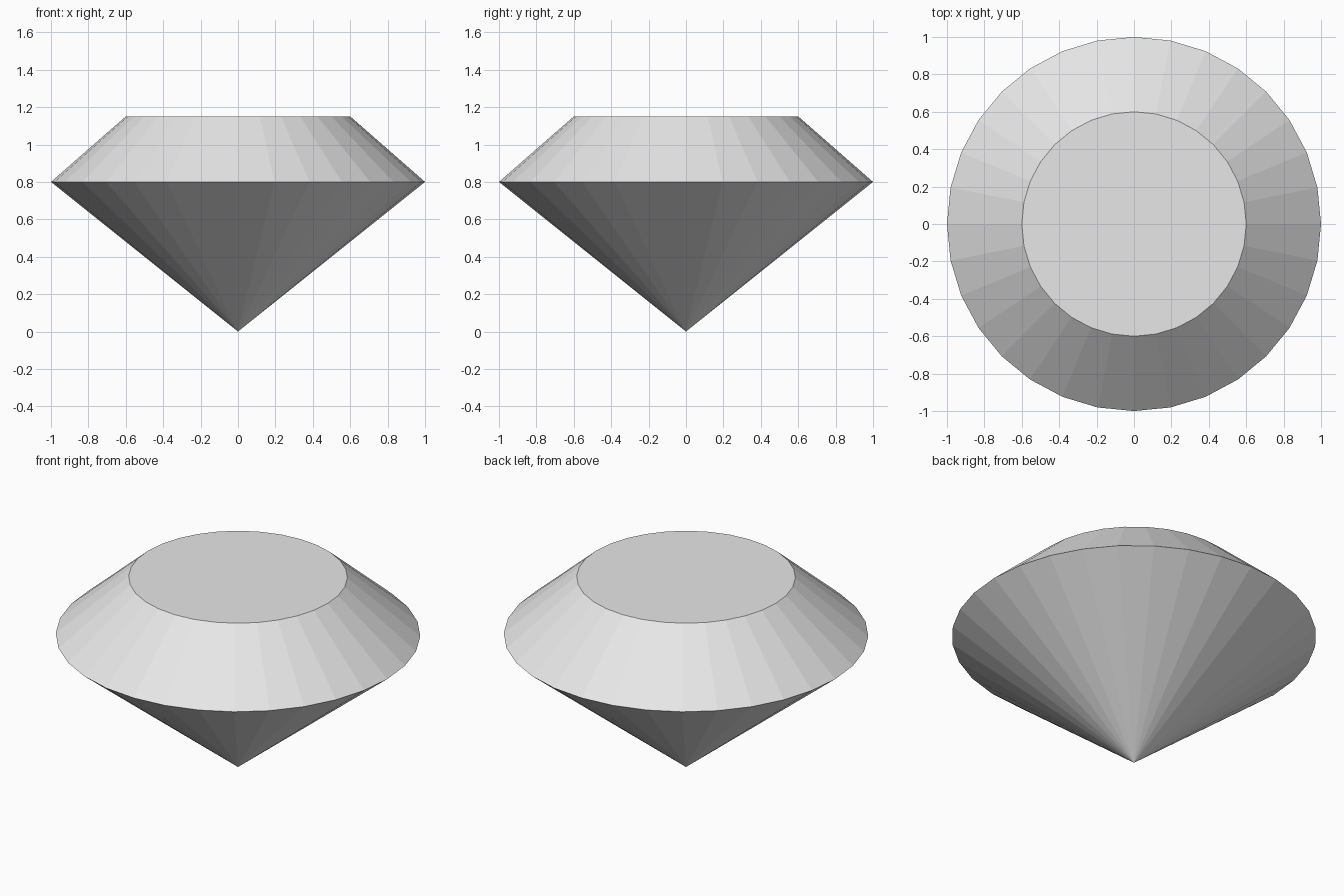
import bpy, bmesh, math

if "Cube" in bpy.data.objects:
    bpy.data.objects.remove(bpy.data.objects["Cube"])

SEGMENTS = 32
GIRDLE_R, GIRDLE_Z = 1.0, 0.8
TABLE_R, TABLE_Z = 0.6, 1.15


def ring(bm, radius, z):
    """Evenly spaced circle of vertices."""
    step = 2 * math.pi / SEGMENTS
    return [bm.verts.new((radius * math.cos(i * step), radius * math.sin(i * step), z))
            for i in range(SEGMENTS)]


bm = bmesh.new()
tip = bm.verts.new((0, 0, 0))
girdle = ring(bm, GIRDLE_R, GIRDLE_Z)
table = ring(bm, TABLE_R, TABLE_Z)

# Pointed base facets and sloping crown facets
for i in range(SEGMENTS):
    j = (i + 1) % SEGMENTS
    bm.faces.new((tip, girdle[j], girdle[i]))
    bm.faces.new((girdle[i], girdle[j], table[j], table[i]))

# Flat top
bm.faces.new(table)
bmesh.ops.recalc_face_normals(bm, faces=bm.faces[:])

mesh = bpy.data.meshes.new("cut_gem")
bm.to_mesh(mesh)
bm.free()

# Plain grey, flat shaded
grey = bpy.data.materials.new("light_grey")
grey.diffuse_color = (0.8, 0.8, 0.8, 1.0)
grey.use_nodes = True
grey.node_tree.nodes["Principled BSDF"].inputs["Base Color"].default_value = grey.diffuse_color
mesh.materials.append(grey)

gem = bpy.data.objects.new("cut_gem", mesh)
bpy.context.collection.objects.link(gem)
